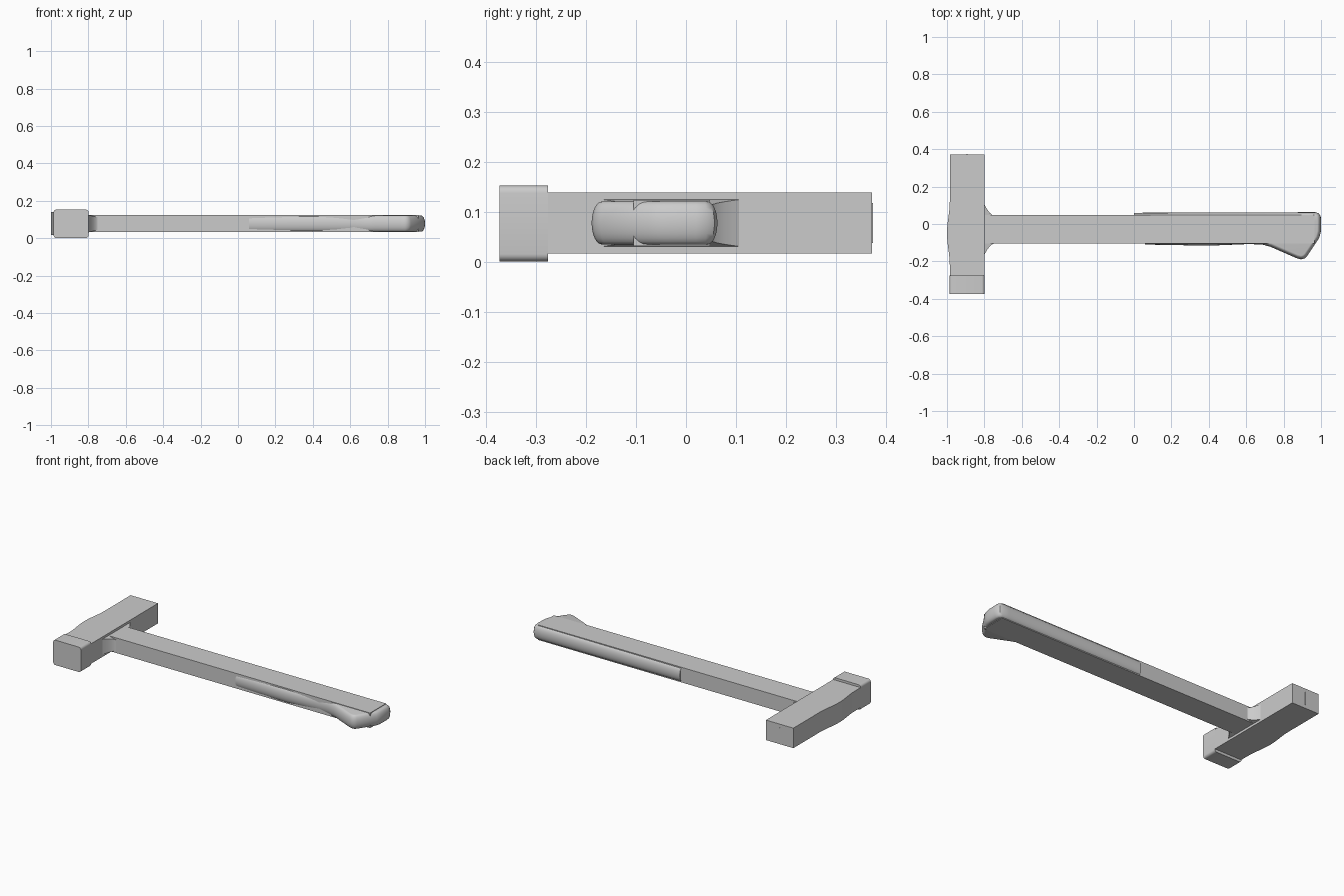
import bpy, bmesh, math
from mathutils import Vector

if "Cube" in bpy.data.objects:
    bpy.data.objects.remove(bpy.data.objects["Cube"], do_unlink=True)

GREY = (0.6, 0.6, 0.6, 1)
steel = bpy.data.materials.new("plain grey")
steel.use_nodes = True
steel.diffuse_color = GREY
steel.node_tree.nodes["Principled BSDF"].inputs["Base Color"].default_value = GREY
MID = 0.078  # height of the centre plane


def loft(name, rings, smooth=False):
    """Skin a list of equal-length rings and cap both ends."""
    bm = bmesh.new()
    loops = [[bm.verts.new(p) for p in ring] for ring in rings]
    for a, b in zip(loops, loops[1:]):
        for i in range(len(a)):
            j = (i + 1) % len(a)
            bm.faces.new((a[i], a[j], b[j], b[i]))
    bm.faces.new(loops[0])
    bm.faces.new(loops[-1])
    bmesh.ops.recalc_face_normals(bm, faces=bm.faces)
    mesh = bpy.data.meshes.new(name)
    bm.to_mesh(mesh)
    bm.free()
    mesh.materials.append(steel)
    obj = bpy.data.objects.new(name, mesh)
    bpy.context.collection.objects.link(obj)
    if smooth:
        bpy.ops.object.select_all(action='DESELECT')
        obj.select_set(True)
        bpy.context.view_layer.objects.active = obj
        bpy.ops.object.shade_smooth_by_angle(angle=math.radians(35))
    return obj


def section(x, y0, y1, half):
    return [(x, y0, MID - half), (x, y1, MID - half),
            (x, y1, MID + half), (x, y0, MID + half)]


def slab(outline, half):
    return [[(x, y, MID + s * half) for x, y in outline] for s in (-1, 1)]


# Head block, with a shallow swell on its outer side
swell = [(-0.985 - 0.015 * math.sin(math.pi * i / 12) ** 2, 0.12 - 0.34 * i / 12)
         for i in range(13)]
head_outline = [(-0.8, -0.36), (-0.8, 0.372), (-0.985, 0.372)] + swell + [(-0.985, -0.36)]
loft("head", slab(head_outline, 0.061), smooth=True)

# Striking face: wider block with rounded long edges
R = 0.015
face_profile = []
for k, (sx, sz) in enumerate([(1, 1), (-1, 1), (-1, -1), (1, -1)]):
    for i in range(6):
        a = math.pi / 2 * (k + i / 5)
        face_profile.append((-0.8925 + sx * (0.0935 - R) + R * math.cos(a),
                             MID - 0.001 + sz * (0.076 - R) + R * math.sin(a)))
loft("striking_face", [[(x, y, z) for x, z in face_profile] for y in (-0.373, -0.276)],
     smooth=True)

# Narrow ridge on the rear end
loft("rear_ridge", slab([(-0.895, 0.36), (-0.89, 0.36), (-0.89, 0.374), (-0.895, 0.374)], 0.04))

# Flared collar where the handle meets the head
collar = []
for i in range(7):
    t = i / 6
    flare = 0.073 + 0.073 * (1 - t) ** 2
    collar.append(section(-0.805 + 0.065 * t, -0.03 - flare, -0.03 + flare, 0.048 - 0.017 * t))
loft("collar", collar, smooth=True)

# Straight handle bar
loft("handle", [section(x, -0.105, 0.048, 0.046) for x in (-0.82, 0.965)])

# Grip: rounded sides following a hooked outline
grip_outline = [Vector(p) for p in [
    (0, 0.06), (0.93, 0.063), (0.97, 0.063), (0.988, 0.057), (0.998, 0.042), (1, 0.02),
    (0.999, -0.04), (0.99, -0.075), (0.925, -0.172), (0.912, -0.184), (0.893, -0.189),
    (0.87, -0.183), (0.73, -0.122), (0.69, -0.111), (0.62, -0.107), (0.4, -0.116),
    (0.06, -0.11)]]


def inset(points, d):
    out = []
    for i, p in enumerate(points):
        if i in (0, len(points) - 1):  # start ends stay square
            out.append((p.x, p.y - d if i == 0 else p.y + d))
            continue
        a = (p - points[i - 1]).normalized()
        b = (points[i + 1] - p).normalized()
        n = Vector((a.y + b.y, -a.x - b.x)).normalized()
        q = p + n * d / max(0.5, n.dot(Vector((a.y, -a.x))))
        out.append((q.x, q.y))
    return out


rings = []
for i in range(13):
    t = math.pi * (i / 12 - 0.5)
    z = MID + 0.043 * math.sin(t)
    rings.append([(x, y, z) for x, y in inset(grip_outline, 0.02 * (1 - math.cos(t)))])
loft("grip", rings, smooth=True)
